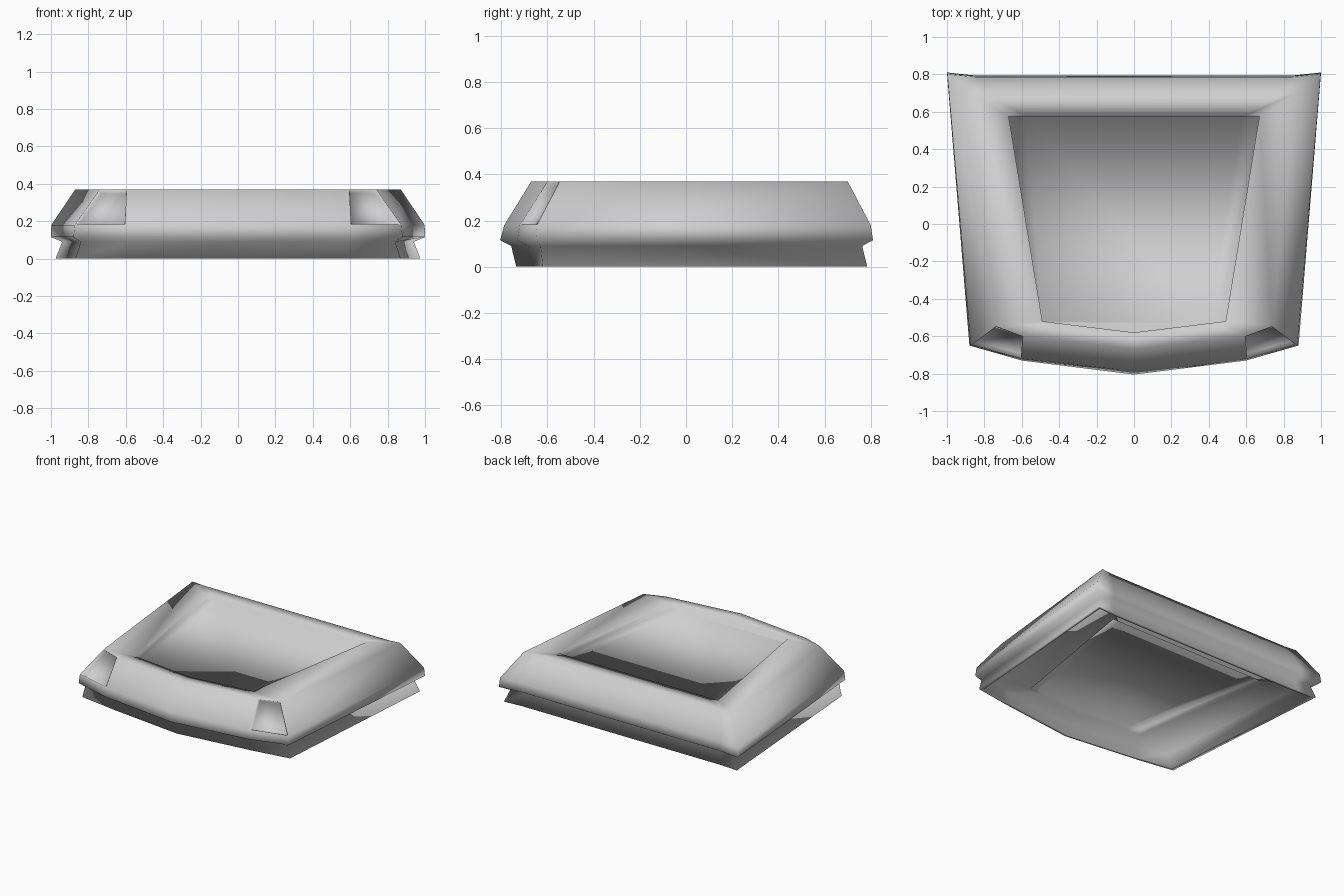
import bpy
import bmesh

cube = bpy.data.objects.get("Cube")
if cube:
    bpy.data.objects.remove(cube, do_unlink=True)

# Single plain grey finish
grey = bpy.data.materials.new("plain grey")
grey.use_nodes = True
colour = (0.62, 0.62, 0.62, 1)
grey.diffuse_color = colour
grey.node_tree.nodes["Principled BSDF"].inputs["Base Color"].default_value = colour

# Half outlines: front centre, front bend, front corner, back corner, back bend
opening = [(0, -0.58), (0.40, -0.531), (0.49, -0.52), (0.67, 0.575), (0.58, 0.575)]
foot = [(0, -0.735), (0.58, -0.665), (0.87, -0.62), (0.975, 0.785), (0.83, 0.775)]
groove = [(0, -0.757), (0.58, -0.685), (0.84, -0.63), (0.94, 0.763), (0.82, 0.755)]
belt = [(0, -0.805), (0.60, -0.73), (0.88, -0.65), (1.0, 0.81), (0.84, 0.793)]
shoulder = [(0, -0.787), (0.60, -0.72), (0.873, -0.645), (0.998, 0.80), (0.84, 0.785)]
crown = [(0, -0.67), (0.59, -0.60), (0.74, -0.545), (0.87, 0.70), (0.78, 0.69)]


def shrink(half, factor):
    """Pull an outline towards the middle for the thin bottom lip."""
    return [(x * factor, y * factor) for x, y in half]


HEIGHT = 0.37
UNDERSIDE = 0.10
RECESS = 0.04

# Levels from the underside recess, round the lip and outside, to the top recess
levels = [
    (opening, UNDERSIDE + RECESS), (opening, UNDERSIDE),
    (shrink(groove, 0.97), UNDERSIDE), (shrink(foot, 0.97), 0),
    (foot, 0), (groove, 0.09), (belt, 0.115), (shoulder, 0.18),
    (crown, HEIGHT), (opening, HEIGHT), (opening, HEIGHT - RECESS),
]


def add_loop(bm, half, z):
    """Mirror a half outline into a closed loop of vertices."""
    points = half + [(-x, y) for x, y in reversed(half[1:])]
    return [bm.verts.new((x, y, z)) for x, y in points]


bm = bmesh.new()
loops = [add_loop(bm, half, z) for half, z in levels]
count = len(loops[0])
lamp_faces = []
for level, (low, high) in enumerate(zip(loops, loops[1:])):
    for i in range(count):
        j = (i + 1) % count
        face = bm.faces.new((low[i], low[j], high[j], high[i]))
        # Lamp panels lie between the front bends and front corners
        if levels[level][0] is shoulder and i in (1, count - 2):
            lamp_faces.append(face)

# Recessed panels closing the underside and the top
bm.faces.new(list(reversed(loops[0])))
bm.faces.new(loops[-1])
bmesh.ops.recalc_face_normals(bm, faces=bm.faces[:])

# Sunken lamp pockets
bmesh.ops.inset_individual(bm, faces=lamp_faces, thickness=0.008)
bmesh.ops.inset_individual(bm, faces=lamp_faces, thickness=0.004, depth=-0.025)

for face in bm.faces:
    face.smooth = True

mesh = bpy.data.meshes.new("body_shell")
bm.to_mesh(mesh)
bm.free()
mesh.materials.append(grey)
shell = bpy.data.objects.new("body_shell", mesh)
bpy.context.collection.objects.link(shell)
